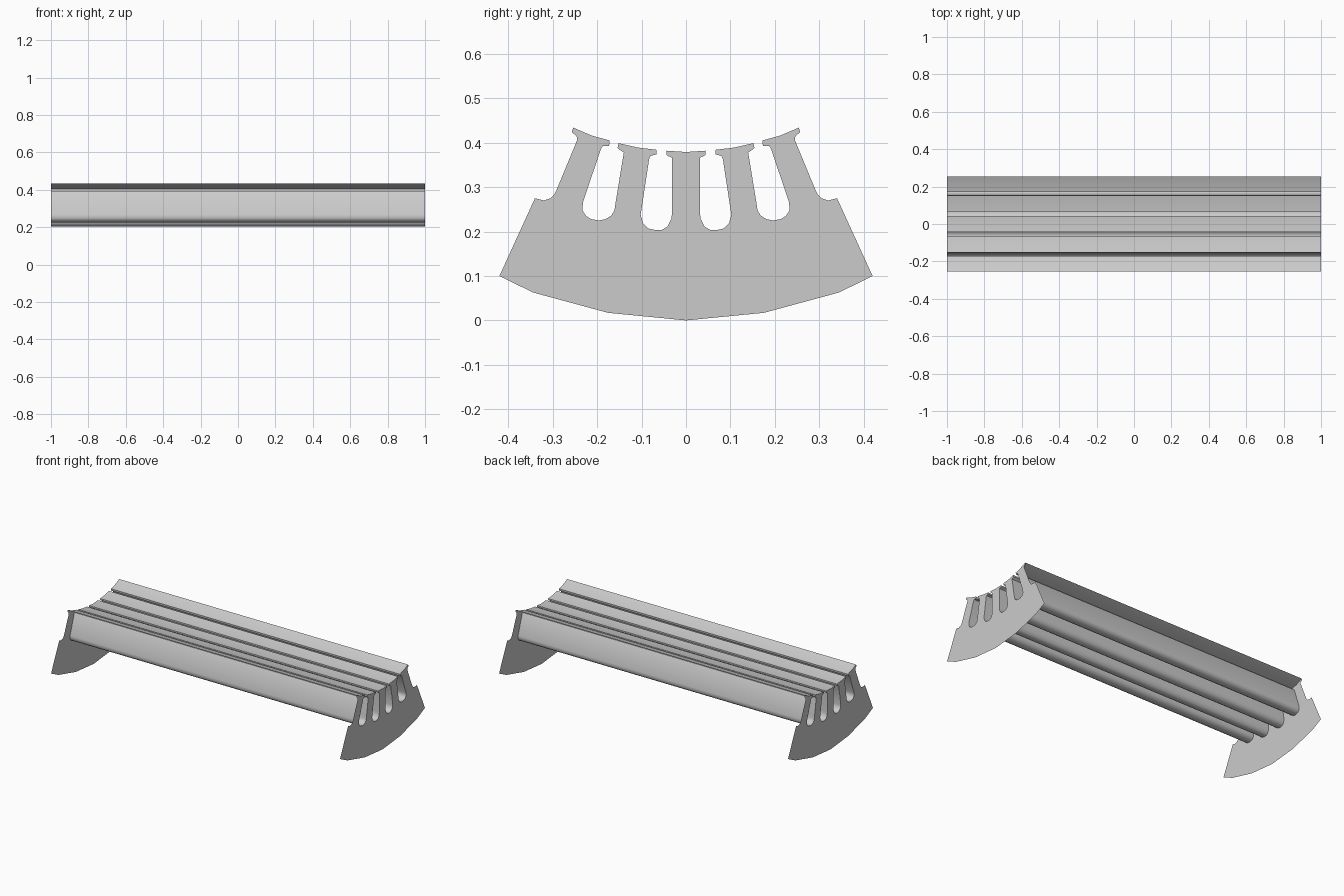
import bpy, bmesh

if "Cube" in bpy.data.objects:
    bpy.data.objects.remove(bpy.data.objects["Cube"])

# Half cross-section (y, z), from the bore centre out to the outermost tooth corner
bore_half = [
    (0, .379), (.044, .382), (.044, .373), (.040, .370), (.031, .366),      # centre tooth
    (.031, .245), (.033, .228), (.042, .211), (.054, .204), (.068, .203),   # inner slot
    (.085, .207), (.097, .219), (.102, .238), (.083, .363), (.080, .370),
    (.066, .374), (.066, .384), (.108, .389), (.152, .399),                 # middle tooth
    (.154, .388), (.149, .384), (.140, .378),
    (.159, .262), (.161, .248), (.168, .236), (.181, .228), (.196, .225),   # outer slot
    (.213, .228), (.225, .235), (.233, .248), (.232, .266),
    (.191, .387), (.187, .393), (.173, .393), (.172, .405),
    (.212, .416), (.254, .434),                                             # end tooth
]
# Remaining half outline, from the end tooth around to the bottom centre
back_half = [
    (.257, .424), (.246, .414), (.245, .406), (.290, .297), (.296, .284),
    (.305, .275), (.320, .270), (.340, .275), (.420, .100), (.345, .063),
    (.175, .017), (0, 0),
]


def make_object(name, bm):
    mesh = bpy.data.meshes.new(name)
    bm.to_mesh(mesh)
    bm.free()
    obj = bpy.data.objects.new(name, mesh)
    bpy.context.collection.objects.link(obj)
    return obj


def mirrored(points):
    return [(-y, z) for y, z in reversed(points)]


# Toothed end plates
outline = bore_half + back_half + mirrored(back_half[:-1]) + mirrored(bore_half[1:])
for name, x in (("left_end_plate", -1), ("right_end_plate", 1)):
    bm = bmesh.new()
    face = bm.faces.new([bm.verts.new((x, y, z)) for y, z in outline])
    face.normal_update()
    if face.normal.x * x < 0:
        face.normal_flip()
    bmesh.ops.triangulate(bm, faces=bm.faces[:])
    make_object(name, bm)

# Open sheet lining the bore and the four slots along the full length
bm = bmesh.new()
rows = [[bm.verts.new((x, y, z)) for x in (-1, 1)]
        for y, z in mirrored(bore_half[1:]) + bore_half]
for a, b in zip(rows, rows[1:]):
    bm.faces.new((a[0], a[1], b[1], b[0]))
liner = make_object("slot_liner", bm)
bpy.context.view_layer.objects.active = liner
liner.select_set(True)
bpy.ops.object.shade_smooth_by_angle(angle=0.7)
